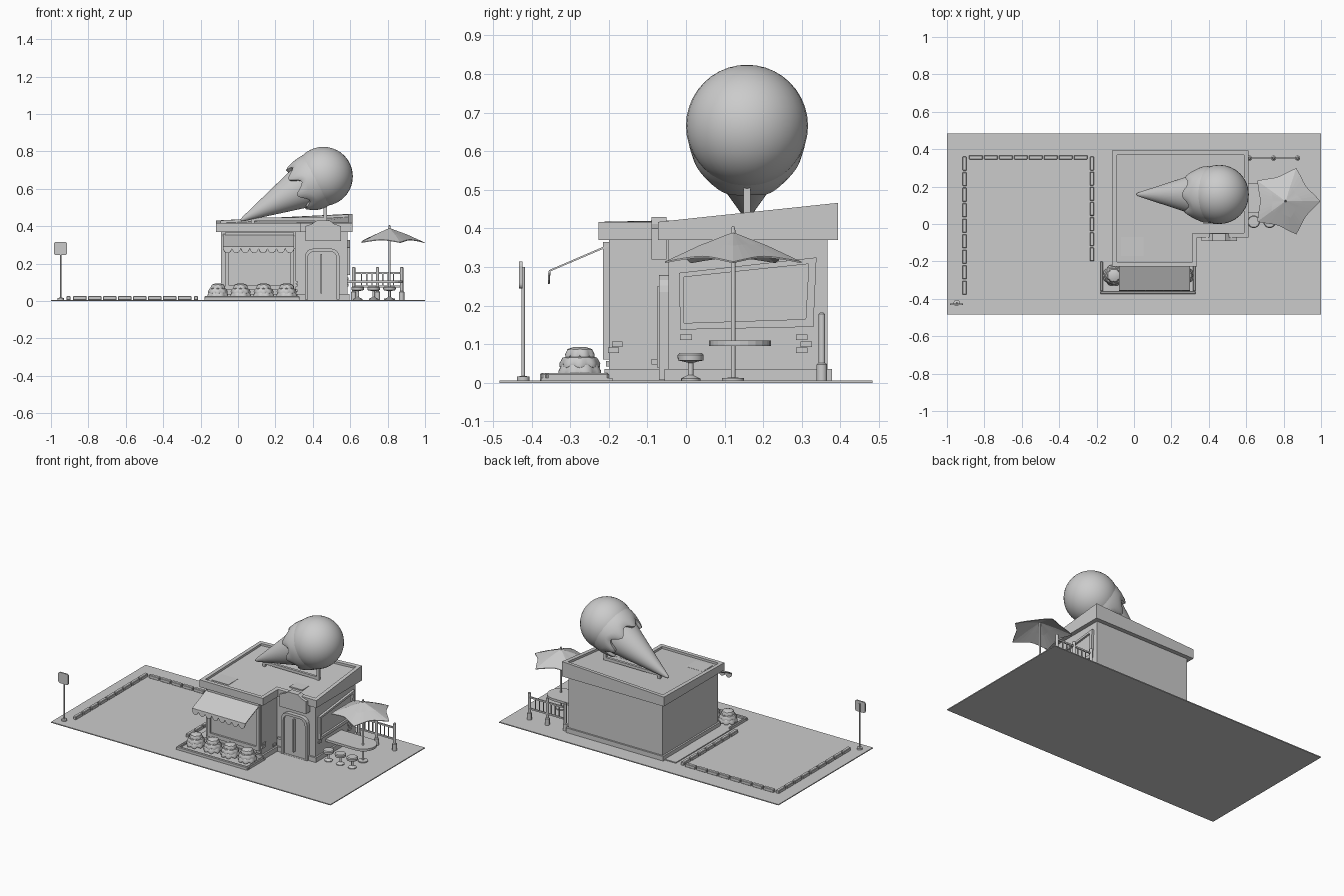
import bpy, bmesh
from math import sin, cos, pi, radians
from mathutils import Vector, Matrix

if "Cube" in bpy.data.objects:
    bpy.data.objects.remove(bpy.data.objects["Cube"])


def finish(name, bm, smooth=False):
    bmesh.ops.recalc_face_normals(bm, faces=bm.faces)
    me = bpy.data.meshes.new(name)
    bm.to_mesh(me)
    bm.free()
    ob = bpy.data.objects.new(name, me)
    bpy.context.collection.objects.link(ob)
    if smooth:
        bpy.ops.object.select_all(action='DESELECT')
        ob.select_set(True)
        bpy.context.view_layer.objects.active = ob
        bpy.ops.object.shade_smooth_by_angle(angle=radians(40))
    return ob


def loft(name, rings, smooth=False, caps=True):
    """Closed rings joined by quads, ends capped."""
    bm = bmesh.new()
    vs = [[bm.verts.new(p) for p in r] for r in rings]
    n = len(rings[0])
    for a, b in zip(vs, vs[1:]):
        for i in range(n):
            j = (i + 1) % n
            bm.faces.new((a[i], a[j], b[j], b[i]))
    if caps:
        bm.faces.new(vs[0])
        bm.faces.new(vs[-1])
    return finish(name, bm, smooth)


def box(name, x0, x1, y0, y1, z0, z1, bevel=0):
    bm = bmesh.new()
    m = Matrix.Translation(((x0 + x1) / 2, (y0 + y1) / 2, (z0 + z1) / 2)) @ \
        Matrix.Diagonal((x1 - x0, y1 - y0, z1 - z0, 1))
    bmesh.ops.create_cube(bm, size=1, matrix=m)
    if bevel:
        bmesh.ops.bevel(bm, geom=bm.edges[:], offset=bevel, segments=1, affect='EDGES')
    return finish(name, bm)


def lathe(name, x, y, profile, n=16):
    rings = [[(x + r * cos(2 * pi * i / n), y + r * sin(2 * pi * i / n), z)
              for i in range(n)] for r, z in profile]
    return loft(name, rings, True)


def prism(name, pts, z0, z1):
    return loft(name, [[(x, y, z) for x, y in pts] for z in (z0, z1)])


def framed(name, outer, inner, place, depth=0.015, recess=0.003):
    """Frame with a recessed pane; place maps (u, v, depth) to space."""
    return loft(name, [[place(u, v, d) for u, v in pts] for pts, d in
                       ((outer, -0.01), (outer, depth), (inner, depth), (inner, recess))])


def l_shape(e):
    # wall footprint grown by e
    return [(-.09 - e, -.2 - e), (.31 + e, -.2 - e), (.31 + e, -.045 - e),
            (.585 + e, -.045 - e), (.585 + e, .367 + e), (-.09 - e, .367 + e)]


# ground and building shell
box("ground_slab", -1, 1, -.483, .483, 0, .006)
prism("walls", l_shape(0), 0, .39)
prism("wall_base", l_shape(.011), 0, .036)


def roof_z(x, y):
    t = max(0, (y + .07) / .46)
    return .417 + t * (.013 + .036 * (x + .12) / .735)


def roof_ring(e, dz):
    return [(x, y, roof_z(x, y) + dz) for x, y in l_shape(e)]


loft("roof", [[(x, y, .37) for x, y in l_shape(.027)], roof_ring(.027, 0),
              roof_ring(.002, 0), roof_ring(.002, -.014)])
box("roof_hatch_front", .37, .46, .0, .07, .40, .418)
box("roof_hatch_side", -.07, .05, -.17, -.07, .395, .407)

# windows, door, sign board
front = lambda y: (lambda u, v, d: (u, y - d, v))
side = lambda u, v, d: (.585 + d, u, v)
framed("front_window", [(-.07, .06), (.30, .06), (.30, .365), (-.07, .365)],
       [(-.05, .085), (.28, .085), (.28, .345), (-.05, .345)], front(-.2))
framed("side_window", [(-.015, .138), (.33, .145), (.338, .325), (-.018, .285)],
       [(-.005, .155), (.31, .165), (.318, .308), (-.005, .284 - .01)], side)


def arch(x0, x1, z0, z1, r):
    right = [(x1 - r + r * cos(a), z1 - r + r * sin(a)) for a in [k * pi / 8 for k in range(5)]]
    left = [(x0 + x1 - x, z) for x, z in reversed(right)]
    return [(x0, z0), (x1, z0)] + right + left


framed("door", arch(.357, .543, .008, .28, .045), arch(.373, .527, .009, .264, .035),
       front(-.045), .025, .012)
box("door_handle", .442, .45, -.075, -.055, .04, .25)
board = [(.36, .32), (.55, .32), (.55, .40), (.515, .412), (.49, .43),
         (.42, .43), (.395, .412), (.36, .40)]
loft("sign_board", [[(x, y, z) for x, z in board] for y in (-.05, -.09)])

# loose bricks on the walls
for y, z in ((0, .118), (.30, .118), (.312, .10), (.30, .084)):
    box("wall_brick", .58, .592, y - .015, y + .015, z - .007, z + .007)
for y, z in ((-.178, .10), (-.188, .084), (-.075, .055)):
    box("wing_brick", .305, .317, y - .014, y + .014, z - .007, z + .007)
for x, z in ((-.07, .05), (.29, .05), (.335, .09)):
    yy = -.2 if x < .31 else -.045
    box("front_brick", x - .015, x + .015, yy - .007, yy, z - .007, z + .007)

# awning with scalloped valance
bm = bmesh.new()
N = 64
cols = []
for i in range(N + 1):
    x = -.08 + .38 * i / N
    drop = .012 + .024 * abs(sin(pi * 8 * i / N)) ** .6
    cols.append([bm.verts.new(p) for p in ((x, -.19, .363), (x, -.355, .292), (x, -.358, .292 - drop))])
for a, b in zip(cols, cols[1:]):
    for k in range(2):
        bm.faces.new((a[k], b[k], b[k + 1], a[k + 1]))
m = finish("awning", bm).modifiers.new("thickness", 'SOLIDIFY')
m.thickness = .005

# flower bed and bushes with three scalloped tiers
box("flower_bed", -.18, .33, -.375, -.19, .004, .012)
box("side_strip", -.18, -.09, -.2, .36, .004, .012)
box("bed_edge_front", -.18, .33, -.375, -.36, .004, .026, .004)
box("bed_edge_left", -.18, -.165, -.36, -.2, .004, .026, .004)
box("bed_edge_right", .315, .33, -.36, -.2, .004, .026, .004)
for cx in (-.108, .014, .137, .26):
    for t, (r, z, h) in enumerate(((.058, .012, .042), (.053, .036, .036), (.040, .058, .035))):
        rings = []
        for s, zz in ((.75, 0), (.98, .1), (1, .4), (.85, .8), (.4, 1)):
            ring = []
            for i in range(40):
                a = 2 * pi * i / 40
                w = abs(sin(4 * a + t * pi / 2))
                rr = r * s * (.9 + .1 * w)
                ring.append((cx + rr * cos(a), -.275 + rr * sin(a),
                             z + h * zz + (1 - w) * .010 * (1 - zz)))
            rings.append(ring)
        loft("bush_tier", rings, True)

# parking kerb segments
for i in range(9):
    y = .36 - .083 * i
    box("kerb_left", -.917, -.895, y - .074, y, .004, .026, .003)
for i in range(7):
    y = .36 - .081 * i
    box("kerb_right", -.236, -.214, y - .073, y, .004, .026, .003)
for i in range(8):
    x = -.882 + .080 * i
    box("kerb_back", x, x + .073, .345, .367, .004, .026, .003)

# road sign
lathe("sign_pole", -.948, -.422, [(.017, .005), (.017, .016), (.005, .018), (.005, .3)], 10)
plate = arch(-.985, -.913, .281, .315, .012)[2:]
plate += [(x, .56 - z) for x, z in reversed(plate)]
loft("sign_plate", [[(x, y, z) for x, z in plate] for y in (-.432, -.424)])

# giant tilted ice cream on a rail
C = Vector((.456, .158, .666))
tip = Vector((.014, .158, .43))
axis = (tip - C).normalized()
side_v = Vector((0, 1, 0))
up_v = axis.cross(side_v)


def around(s, r, a):
    return C + axis * s + (side_v * cos(a) + up_v * sin(a)) * r


bm = bmesh.new()
bmesh.ops.create_uvsphere(bm, u_segments=32, v_segments=20, radius=.158, matrix=Matrix.Translation(C))
finish("scoop", bm, True)
M = 64
ang = [2 * pi * i / M for i in range(M)]
loft("cone", [[around(s, r, a) for a in ang] for s, r in
              ((.04, .125), (.10, .122), (.485, .012), (.498, .006), (.5, .001))], True)
drips = [.5 + .5 * sin(7 * a) * (.75 + .25 * sin(2 * a + 1)) for a in ang]
loft("melted_skirt", [[around(s + k * d, r - q * d, a) for a, d in zip(ang, drips)] for s, k, r, q in
                      ((.03, 0, .150, 0), (.06, 0, .152, 0), (.085, .02, .151, .006),
                       (.105, .05, .145, .014), (.115, .06, .135, .016), (.11, .055, .11, .016))], True)
box("rail_bar", .07, .475, .15, .166, .428, .446)
box("rail_post_tall", .456, .475, .149, .167, .41, .53)
box("rail_post_short", .07, .088, .15, .166, .41, .465)

# parasol: five points with concave edges
ux, uy = .81, .122
rings = []
for f in (.02, .5, 1):
    ring = []
    for i in range(40):
        a = 2 * pi * i / 40
        w = abs(sin(2.5 * a)) ** .9
        r = (.186 - .05 * w) * f
        ring.append((ux + r * cos(a), uy + r * sin(a), .39 - .062 * f - .014 * f * f * (1 - w)))
    rings.append(ring)
canopy = loft("parasol_canopy", rings + [[(x, y, z - .004) for x, y, z in r] for r in rings[::-1]])
lathe("parasol_pole", ux, uy, [(.03, .005), (.03, .012), (.006, .014), (.006, .395), (.003, .406)], 10)

# counter with rounded end, and stools
end = [(.80 + .08 * cos(a), .14 + .08 * sin(a)) for a in [-pi / 2 + pi * k / 12 for k in range(13)]]
prism("counter", [(.58, .06)] + end + [(.58, .22)], .095, .110)
for x in (.64, .725, .81):
    lathe("stool", x, .012, [(.025, .006), (.025, .011), (.007, .02), (.007, .052), (.022, .056),
                             (.033, .058), (.034, .072), (.029, .077)])

# fence
for x in (.618, .746, .875):
    lathe("fence_post", x, .352, [(.014, .005), (.014, .048), (.009, .052), (.009, .178), (.004, .182)], 10)
for z in (.072, .145):
    box("fence_rail", .618, .875, .348, .356, z, z + .010)
for k in range(7):
    x = .66 + .0285 * k
    if abs(x - .746) > .01:
        box("fence_bar", x - .003, x + .003, .349, .355, .075, .15)
